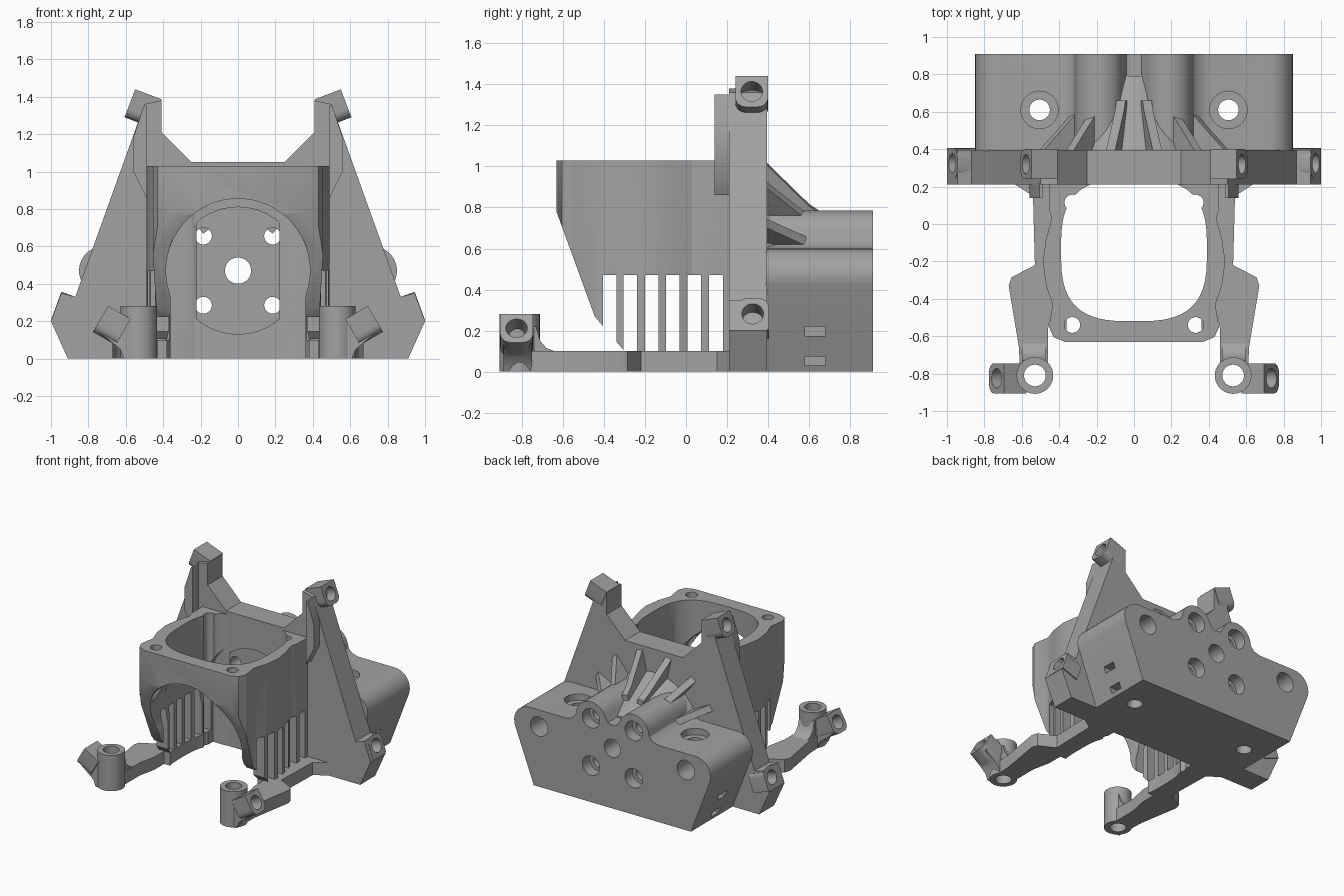
import bpy, bmesh
from math import sin, cos, pi, radians
from mathutils import Matrix, Vector

if "Cube" in bpy.data.objects:
    bpy.data.objects.remove(bpy.data.objects["Cube"])

GREY = (0.36, 0.36, 0.36, 1)
grey = bpy.data.materials.new("matte grey")
grey.use_nodes = True
grey.diffuse_color = GREY
grey.node_tree.nodes["Principled BSDF"].inputs["Base Color"].default_value = GREY


def place(axis, u, v, w):
    """Profile point (u, v) at depth w along the axis."""
    return {"x": (w, u, v), "y": (u, w, v), "z": (u, v, w)}[axis]


def prism(name, pts, axis, a, b, matrix=None):
    bm = bmesh.new()
    lo = [bm.verts.new(place(axis, u, v, a)) for u, v in pts]
    hi = [bm.verts.new(place(axis, u, v, b)) for u, v in pts]
    bm.faces.new(lo)
    bm.faces.new(hi[::-1])
    for i in range(len(pts)):
        j = (i + 1) % len(pts)
        bm.faces.new((lo[i], hi[i], hi[j], lo[j]))
    bmesh.ops.recalc_face_normals(bm, faces=bm.faces)
    mesh = bpy.data.meshes.new(name)
    bm.to_mesh(mesh)
    bm.free()
    mesh.materials.append(grey)
    ob = bpy.data.objects.new(name, mesh)
    bpy.context.collection.objects.link(ob)
    if matrix:
        ob.matrix_world = matrix
    return ob


def arc(cu, cv, r, start, end, n):
    angles = [radians(start + (end - start) * i / n) for i in range(n + 1)]
    return [(cu + r * cos(t), cv + r * sin(t)) for t in angles]


def disc(cu, cv, r, n=40):
    return arc(cu, cv, r, 0, 360, n)[:-1]


def box(u0, u1, v0, v1):
    return [(u0, v0), (u1, v0), (u1, v1), (u0, v1)]


def both(half):
    """Close a right-hand half outline with its mirror image."""
    return half + [(-u, v) for u, v in reversed(half) if u]


def cut(ob, *cutters):
    for c in cutters:
        c.hide_render = True
        mod = ob.modifiers.new("cut", "BOOLEAN")
        mod.operation, mod.solver, mod.object = "DIFFERENCE", "EXACT", c
        bpy.context.view_layer.objects.active = ob
        bpy.ops.object.modifier_apply(modifier=mod.name)
        bpy.data.objects.remove(c)


def hole(axis, u, v, r, a, b):
    return prism("hole", disc(u, v, r), axis, a, b)


def smooth(ob):
    bpy.ops.object.select_all(action="DESELECT")
    ob.select_set(True)
    bpy.context.view_layer.objects.active = ob
    bpy.ops.object.shade_smooth_by_angle(angle=radians(30))


SIDES = (("left", 1), ("right", -1))
BOLTS = [(x, z) for x in (-.185, .185) for z in (.285, .655)]

# Upright mounting plate with notched top
plate = prism("mounting_plate", both([(.91, 0), (1, .2), (.945, .35), (.87, .33),
              (.5, 1.36), (.41, 1.38), (.41, 1.21), (.25, 1.05)]), "y", .21, .395)
cut(plate, hole("y", 0, .47, .34, .1, .235), hole("y", 0, .47, .07, .1, .6),
    *[hole("y", x, z, .045, .1, .6) for x, z in BOLTS])

# Rear carriage block with two bolt humps
body = prism("rear_block", both([(.68, 0)] + arc(.72, .47, .13, -20, 90, 10)
             + [(.40, .6), (.35, .615), (.32, .645)] + arc(.185, .655, .13, 15, 160, 12)
             + [(.04, .66), (0, .65)]), "y", .39, .91)
cut(body, hole("y", 0, .47, .07, .3, 1),
    *[hole("y", x, z, .045, .3, 1) for x, z in BOLTS],
    *[hole("y", x, z, .075, .82, 1) for x, z in BOLTS],
    *[hole("y", x, .47, .075, .7, 1) for x in (-.635, .635)])
for side, s in SIDES:
    cut(body, hole("z", s * .505, .61, .055, -.1, .8),
        hole("z", s * .505, .61, .1, .55, .8),
        prism("slot", box(.58, .68, .175, .22), "x", s * .66, s),
        prism("slot", box(.58, .68, .03, .075), "x", s * .6, s))

# Flared root and fan of stiffening ribs behind the plate
bm = bmesh.new()
bmesh.ops.create_cone(bm, cap_ends=True, segments=48, radius1=.40, radius2=.20, depth=.4,
                      matrix=Matrix.Translation((0, .59, .47)) @ Matrix.Rotation(-pi / 2, 4, "X"))
mesh = bpy.data.meshes.new("flared_root")
bm.to_mesh(mesh)
bm.free()
mesh.materials.append(grey)
root = bpy.data.objects.new("flared_root", mesh)
bpy.context.collection.objects.link(root)
cut(root, hole("y", 0, .47, .07, .3, 1), *[hole("y", x, z, .045, .3, 1) for x, z in BOLTS])
for i, angle in enumerate((-63, -38, -13, 13, 38, 63)):
    turn = Matrix.Translation((0, 0, .47)) @ Matrix.Rotation(radians(angle), 4, "Y")
    prism(f"rib_{i + 1}", [(.38, .27), (.38, .57), (.6, .35), (.66, .31), (.66, .27)],
          "x", -.025, .025, turn)

# Motor housing: lobed outline, rounded well, raked front, round front opening
housing = prism("motor_housing", both([(.37, -.63), (.43, -.605), (.455, -.55), (.435, -.43),
                (.47, -.33), (.488, -.2), (.47, -.08), (.44, .03), (.455, .08), (.455, .215)]),
                "z", 0, 1.03)


def squircle(t):
    c, s = cos(t), sin(t)
    bend = lambda k: abs(k) ** (2 / 3) * (1 if k > 0 else -1)
    return .39 * bend(c), -.14 + .38 * bend(s)


cut(housing,
    prism("well", [squircle((i + .5) * pi / 32) for i in range(64)], "z", -.1, 1.2),
    prism("rake", [(-.64, .805), (-.445, .27), (-.3, .1), (-.3, -.1), (-.9, -.1), (-.9, .805)],
          "x", -1, 1),
    prism("front_bore", disc(0, .47, .385, 64), "y", -1, .205),
    prism("front_gap", box(-.36, .36, -.1, .4), "y", -1, .205),
    *[prism("vent", box(y, y + .066, .1, .47), "x", -1, 1)
      for y in (-.405, -.305, -.2, -.097, .008, .113)],
    *[hole("z", x, y, .042, z, 1.2) for x in (-.33, .33) for y, z in ((-.54, .6), (.115, -.1))])

TAB = box(-.08, .08, -.08, 0)


def lug(name, s, centre, tilt, length, flip=1):
    """Drilled lug whose outer face is at centre, tilted upwards."""
    outline = [(-.08, .08 * flip), (-.08, -.03 * flip)]
    outline += [(u, v * flip) for u, v in arc(-.03, -.03, .05, 180, 270, 5)[1:]]
    outline += [(u, v * flip) for u, v in arc(.03, -.03, .05, 270, 360, 5)] + [(.08, .08 * flip)]
    x, y, z = centre
    m = Matrix.Translation((s * x, y, z)) @ Matrix.Rotation(radians(-s * tilt), 4, "Y")
    ob = prism(name, outline, "x", 0, -s * length, m)
    drill = prism("drill", disc(0, 0, .052), "x", s * .1, -s * (length + .1), m)
    cut(ob, drill)
    return ob


for side, s in SIDES:
    # Lugs on the plate corners
    lug(f"{side}_top_lug", s, (.578, .32, 1.365), 21, .15)
    low = lug(f"{side}_lower_lug", s, (.972, .325, .282), 20, .14, -1)
    cut(plate, prism("drill", disc(0, 0, .052), "x", s * .1, -s * .12,
        Matrix.Translation((s * .972, .325, .282)) @ Matrix.Rotation(radians(-s * 20), 4, "Y")))

    # Tapered stiffener on the plate front
    prism(f"{side}_stiffener", [(s * x, z) for x, z in
          ((.49, 1.35), (.505, 1.35), (.56, 1.18), (.56, 1.0), (.49, .86))], "y", .14, .22)

    # Forward arm, hollow post and outer lug
    arm = prism(f"{side}_arm", [(s * x, y) for x, y in
                ((.43, .22), (.65, .22), (.54, .15), (.53, -.22), (.655, -.285), (.67, -.33),
                 (.615, -.66), (.61, -.8), (.46, -.8), (.46, -.56), (.43, -.42))], "z", 0, .1)
    web = prism(f"{side}_post_web", [(-.8, 0), (-.8, .22), (-.73, .22), (-.71, .15), (-.68, .115),
                (-.64, .1), (-.64, 0)], "x", s * .47, s * .6)
    post = prism(f"{side}_post", disc(s * .53, -.81, .098), "z", 0, .28)
    brace = prism(f"{side}_lug_brace", [(s * x, z) for x, z in
                  ((.57, .0), (.61, .0), (.63, .05), (.69, .1), (.74, .14), (.64, .24), (.57, .2))],
                  "y", -.89, -.75)
    for part in (arm, web, post, brace):
        cut(part, hole("z", s * .53, -.81, .058, -.1, .4))
    end = lug(f"{side}_arm_lug", s, (.735, -.825, .212), 30, .14)
    cut(end, hole("z", s * .53, -.81, .058, -.1, .4))
    cut(brace, prism("drill", disc(0, 0, .052), "x", s * .1, -s * .12,
        Matrix.Translation((s * .735, -.825, .212)) @ Matrix.Rotation(radians(-s * 30), 4, "Y")))

for ob in bpy.context.scene.objects:
    if ob.type == "MESH" and grey.name in ob.data.materials:
        smooth(ob)
